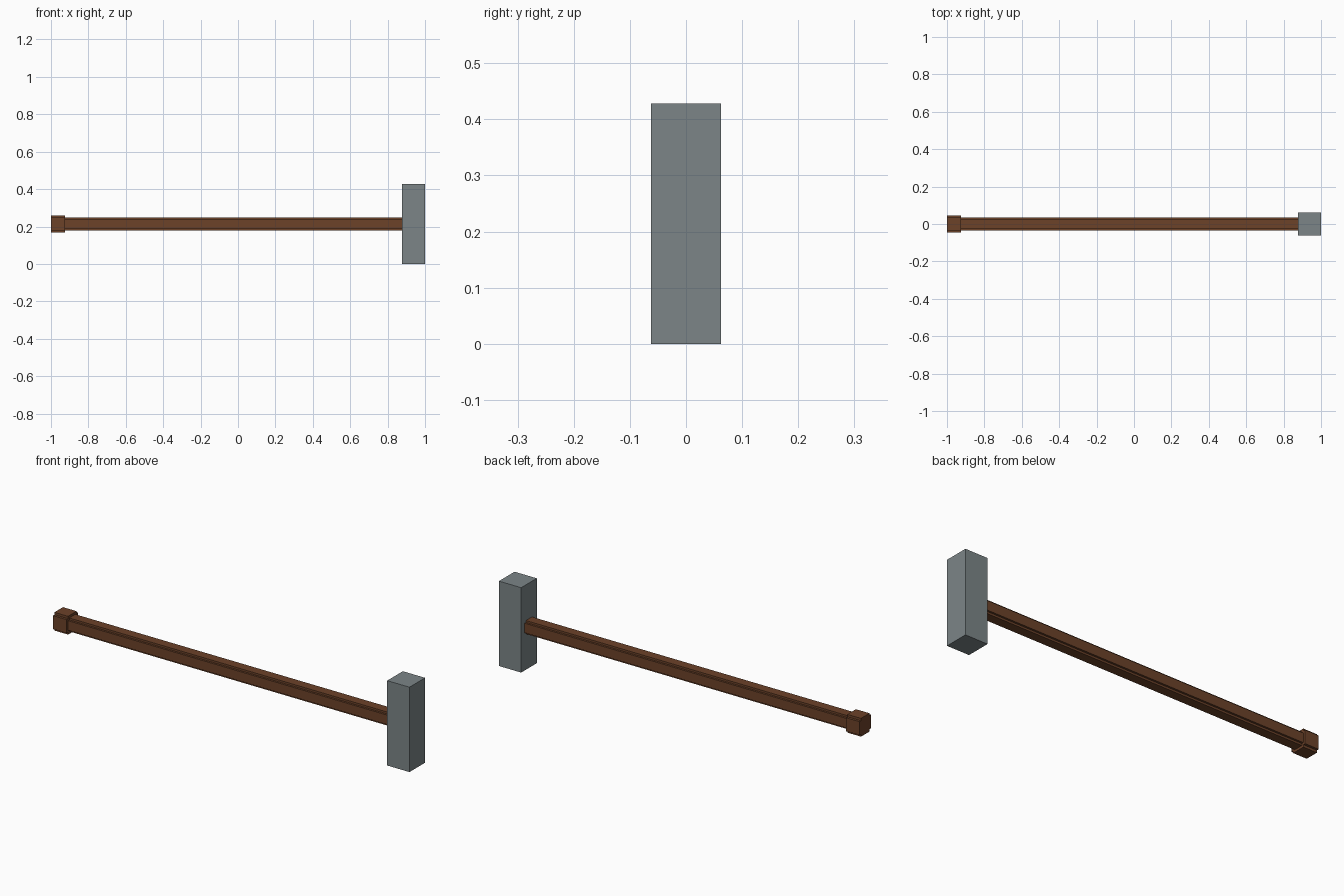
import bpy, bmesh

if "Cube" in bpy.data.objects:
    bpy.data.objects.remove(bpy.data.objects["Cube"])

CZ = 0.214  # height of the handle axis


def material(name, rgb):
    m = bpy.data.materials.new(name)
    m.diffuse_color = (*rgb, 1)
    m.use_nodes = True
    m.node_tree.nodes["Principled BSDF"].inputs["Base Color"].default_value = m.diffuse_color
    return m


wood = material("brown wood", (0.15, 0.054, 0.022))
steel = material("grey steel", (0.2, 0.235, 0.245))


def prism(name, profile, x0, x1, mat):
    """Extrude a closed y/z profile along x."""
    bm = bmesh.new()
    face = bm.faces.new([bm.verts.new((x0, y, CZ + z)) for y, z in profile])
    ext = bmesh.ops.extrude_face_region(bm, geom=[face])
    moved = [v for v in ext["geom"] if isinstance(v, bmesh.types.BMVert)]
    bmesh.ops.translate(bm, verts=moved, vec=(x1 - x0, 0, 0))
    bmesh.ops.recalc_face_normals(bm, faces=bm.faces)
    me = bpy.data.meshes.new(name)
    bm.to_mesh(me)
    bm.free()
    me.materials.append(mat)
    ob = bpy.data.objects.new(name, me)
    bpy.context.collection.objects.link(ob)
    return ob


def notched(r, n):
    """Square of half-width r with a square notch at every corner."""
    quarter = [(r, n), (n, n), (n, r)]
    pts = []
    for _ in range(4):
        pts += quarter
        quarter = [(-z, y) for y, z in quarter]
    return pts


# Long grooved shaft and thicker end grip
prism("handle", notched(0.034, 0.024), -0.93, 0.88, wood)
prism("pommel", notched(0.046, 0.034), -1.0, -0.924, wood)

# Block head
prism("hammer_head", [(-0.062, -CZ), (0.062, -CZ), (0.062, CZ), (-0.062, CZ)],
      0.876, 1.0, steel)
